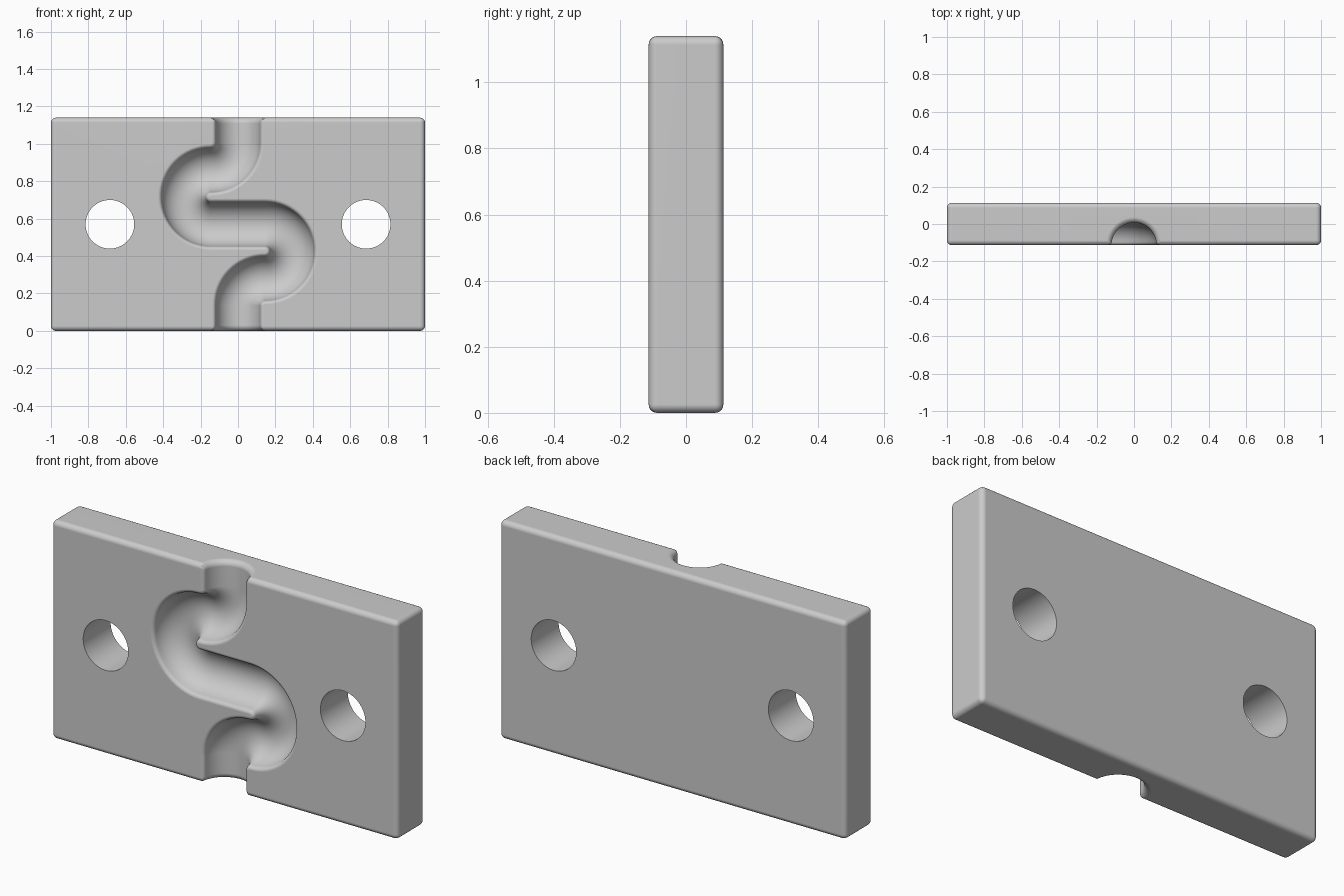
import bpy, bmesh, math

if "Cube" in bpy.data.objects:
    bpy.data.objects.remove(bpy.data.objects["Cube"])

H, D = 1.14, 0.113          # plate height, half thickness
R, F = 0.12, 0.02           # groove radius, groove lip fillet
B, M = 0.145, 0.03          # bend radius of the path, mouth fillet

grey = bpy.data.materials.new("light grey")
grey.diffuse_color = (0.6, 0.6, 0.6, 1)
grey.use_nodes = True
grey.node_tree.nodes["Principled BSDF"].inputs["Base Color"].default_value = grey.diffuse_color


def make_object(name, bm):
    bmesh.ops.recalc_face_normals(bm, faces=bm.faces)
    mesh = bpy.data.meshes.new(name)
    bm.to_mesh(mesh)
    bm.free()
    ob = bpy.data.objects.new(name, mesh)
    bpy.context.collection.objects.link(ob)
    return ob


def groove_profile(radius):
    """Half round with rounded lips: (sideways, depth) from one lip to the other."""
    cx = math.sqrt((radius + F) ** 2 - F ** 2)
    touch = math.atan2(F, cx)
    side = [(cx, -0.04)]
    for i in range(6):                                   # lip fillet
        a = -math.pi / 2 - (math.pi / 2 - touch) * i / 5
        side.append((cx + F * math.cos(a), F + F * math.sin(a)))
    for i in range(1, 13):                               # quarter of the bowl
        a = touch + (math.pi / 2 - touch) * i / 12
        side.append((radius * math.cos(a), radius * math.sin(a)))
    return side + [(-u, v) for u, v in side[-2::-1]]


def groove_path():
    """Upper half of the S path as (x, z, direction angle, radius), then its half turn."""
    down = -math.pi / 2
    pts = [(0, H + 0.03, down, R + M)]
    for i in range(7):                                   # flared mouth
        a = math.pi / 2 * (1 - i / 6)
        pts.append((0, H - M + M * math.sin(a), down, R + M * (1 - math.cos(a))))
    for i in range(17):                                  # bend to the left
        a = -math.pi / 2 * i / 16
        pts.append((-B + B * math.cos(a), H / 2 + 3 * B + B * math.sin(a), a + down, R))
    for i in range(1, 33):                               # U turn to the right
        a = math.pi / 2 + math.pi * i / 32
        pts.append((-B + B * math.cos(a), H / 2 + B + B * math.sin(a), a + math.pi / 2, R))
    return pts + [(-x, H - z, t + math.pi, r) for x, z, t, r in pts[::-1]]


def groove_cutter():
    bm = bmesh.new()
    path = groove_path()
    half = len(path) // 2
    rings = []
    for k, (x, z, t, r) in enumerate(path):
        if k >= half:
            t += math.pi                                 # second half runs backwards
        nx, nz = -math.sin(t), math.cos(t)
        rings.append([bm.verts.new((x + nx * u, -D + v, z + nz * u))
                      for u, v in groove_profile(r)])
    n = len(rings[0])
    for a, b in zip(rings, rings[1:]):
        for i in range(n):
            j = (i + 1) % n
            bm.faces.new((a[i], a[j], b[j], b[i]))
    bm.faces.new(rings[0])
    bm.faces.new(rings[-1])
    return make_object("groove_cutter", bm)


def hole_cutter(x):
    bm = bmesh.new()
    bmesh.ops.create_cone(bm, cap_ends=True, segments=64, radius1=0.13, radius2=0.13, depth=1)
    ob = make_object("hole_cutter", bm)
    ob.rotation_euler.x = math.pi / 2
    ob.location = (x, 0, H / 2)
    return ob


# Plate with rounded edges
bm = bmesh.new()
bmesh.ops.create_cube(bm, size=1)
for v in bm.verts:
    v.co = (v.co.x * 2, v.co.y * 2 * D, (v.co.z + 0.5) * H)
bmesh.ops.bevel(bm, geom=bm.edges[:], offset=0.026, segments=5, profile=0.5, affect='EDGES')
plate = make_object("grooved_plate", bm)
plate.data.materials.append(grey)
bpy.context.view_layer.objects.active = plate
plate.select_set(True)

# Cut the S groove and the two bolt holes
for cutter in (groove_cutter(), hole_cutter(-0.685), hole_cutter(0.685)):
    cutter.hide_render = True
    bpy.context.view_layer.update()
    mod = plate.modifiers.new("cut", 'BOOLEAN')
    mod.object, mod.operation, mod.solver = cutter, 'DIFFERENCE', 'EXACT'
    bpy.ops.object.modifier_apply(modifier=mod.name)
    bpy.data.objects.remove(cutter)

# Smooth shading with flat main faces
bpy.ops.object.shade_smooth_by_angle(angle=math.radians(35))
weighted = plate.modifiers.new("weighted normals", 'WEIGHTED_NORMAL')
weighted.keep_sharp = True
